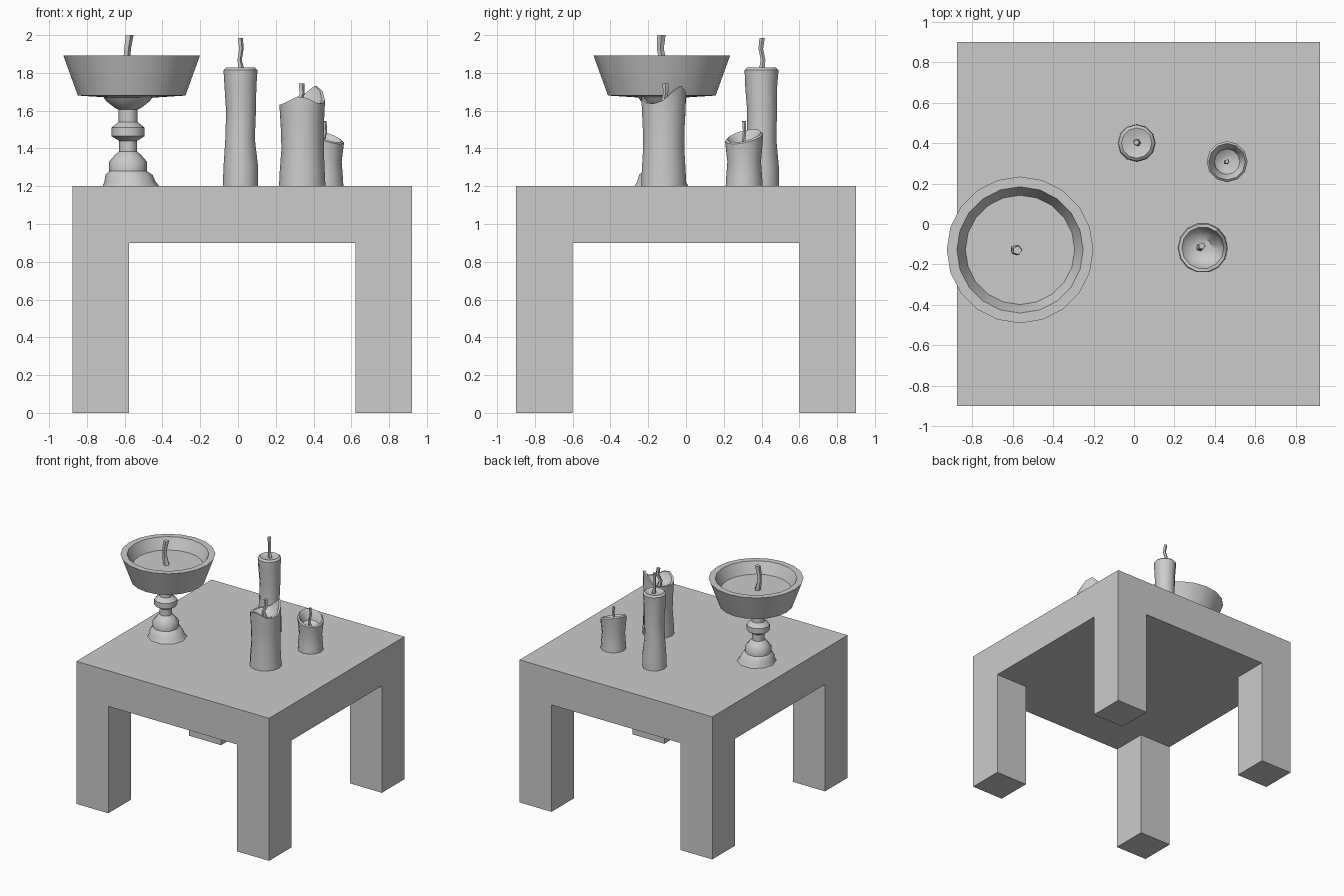
import bpy, bmesh
from math import sin, cos, pi, radians, exp

if "Cube" in bpy.data.objects:
    bpy.data.objects.remove(bpy.data.objects["Cube"])


def add_mesh(name, bm, smooth=None):
    bmesh.ops.recalc_face_normals(bm, faces=bm.faces[:])
    me = bpy.data.meshes.new(name)
    bm.to_mesh(me)
    bm.free()
    ob = bpy.data.objects.new(name, me)
    bpy.context.collection.objects.link(ob)
    if smooth:
        bpy.ops.object.select_all(action='DESELECT')
        ob.select_set(True)
        bpy.context.view_layer.objects.active = ob
        bpy.ops.object.shade_smooth_by_angle(angle=radians(smooth))
    return ob


def lathe(name, cx, cy, rings, sides, rim=None, smooth=40):
    """Rings are (radius, z, rim weight, x shift, y shift); both ends are capped."""
    bm = bmesh.new()
    loops = []
    for ring in rings:
        r, z, k, dx, dy = tuple(ring) + (0,) * (5 - len(ring))
        loop = []
        for i in range(sides):
            a = 2 * pi * i / sides
            h = k * rim(a) if rim else 0
            loop.append(bm.verts.new((cx + dx + r * cos(a), cy + dy + r * sin(a), z + h)))
        loops.append(loop)
    for lo, hi in zip(loops, loops[1:]):
        for i in range(sides):
            j = (i + 1) % sides
            bm.faces.new((lo[i], lo[j], hi[j], hi[i]))
    bm.faces.new(loops[0][::-1])
    bm.faces.new(loops[-1])
    return add_mesh(name, bm, smooth)


def bump(a, centre, width):
    d = (a - radians(centre) + pi) % (2 * pi) - pi
    return exp(-(d / radians(width)) ** 2)


def wick(name, cx, cy, z0, z1, r, bend):
    n = len(bend) - 1
    rings = [(r * (1.15 if i == 0 else 0.85 if i < n else 1.0),
              z0 + (z1 - z0) * i / n, 0, b[0], b[1]) for i, b in enumerate(bend)]
    lathe(name, cx, cy, rings, 5)


# Table: slab with four corner legs pulled out of its underside
TX = 0.0225
bm = bmesh.new()
bmesh.ops.create_cube(bm, size=1)
for v in bm.verts:
    v.co.x = TX + v.co.x * 1.795
    v.co.y *= 1.8
    v.co.z = 1.05 + v.co.z * 0.3
for co, no in (((TX - 0.6, 0, 0), (1, 0, 0)), ((TX + 0.6, 0, 0), (1, 0, 0)),
               ((0, -0.6, 0), (0, 1, 0)), ((0, 0.6, 0), (0, 1, 0))):
    bmesh.ops.bisect_plane(bm, geom=bm.verts[:] + bm.edges[:] + bm.faces[:],
                           plane_co=co, plane_no=no)
corners = []
for f in bm.faces:
    c = f.calc_center_median()
    if c.z < 0.91 and abs(c.x - TX) > 0.6 and abs(c.y) > 0.6:
        corners.append(f)
legs = bmesh.ops.extrude_discrete_faces(bm, faces=corners)['faces']
for f in legs:
    for v in f.verts:
        v.co.z = 0
bmesh.ops.remove_doubles(bm, verts=bm.verts[:], dist=1e-4)
bmesh.ops.dissolve_limit(bm, angle_limit=0.02, verts=bm.verts[:], edges=bm.edges[:])
add_mesh("table", bm)

# Candle holder: turned stem and wide bowl filled with wax
lathe("holder_stem", -0.582, -0.13, [
    (0.15, 1.2, 0, 0.015), (0.135, 1.225, 0, 0.01), (0.125, 1.26, 0, 0.005),
    (0.1, 1.28), (0.1, 1.33), (0.07, 1.365), (0.047, 1.385), (0.047, 1.44),
    (0.088, 1.465), (0.088, 1.51), (0.05, 1.54), (0.05, 1.605),
    (0.07, 1.615), (0.115, 1.65), (0.14, 1.685)], 10)
lathe("holder_bowl", -0.563, -0.128, [
    (0.13, 1.67), (0.285, 1.68), (0.362, 1.893), (0.312, 1.893), (0.27, 1.8)], 20, smooth=30)
wick("holder_wick", -0.58, -0.13, 1.79, 2.0, 0.023,
     [(0.005, 0), (-0.012, 0.006), (-0.006, -0.006), (0.004, 0.0)])

# Tall candle
lathe("tall_candle", 0.013, 0.4, [
    (0.093, 1.2), (0.092, 1.3, 0, 0.002), (0.078, 1.45, 0, -0.002), (0.079, 1.6, 0, 0.003, 0.003),
    (0.084, 1.72, 0, 0, -0.002), (0.09, 1.815), (0.075, 1.828), (0.035, 1.815), (0.012, 1.815)], 12)
wick("tall_wick", 0.011, 0.4, 1.81, 1.985, 0.015,
     [(0.008, 0), (-0.004, 0.008), (0.006, -0.004), (0.0, 0.003)])


# Medium candle with a torn, uneven rim
def torn_rim(a):
    return 0.1 * bump(a, 50, 42) + 0.045 * bump(a, 265, 35)


lathe("medium_candle", 0.34, -0.118, [
    (0.123, 1.2), (0.119, 1.28), (0.112, 1.4, 0, 0.002), (0.114, 1.52),
    (0.119, 1.6, 0.4), (0.12, 1.632, 1), (0.104, 1.632, 1), (0.088, 1.615, 0.3),
    (0.045, 1.595), (0.012, 1.595)], 14, torn_rim)
wick("medium_wick", 0.335, -0.112, 1.585, 1.745, 0.017,
     [(-0.004, 0), (-0.014, -0.008), (0.004, 0.004), (0.0, 0.004)])


# Small candle with a sloping rim and a hollow top
def sloped_rim(a):
    return 0.035 * cos(a - radians(145))


lathe("small_candle", 0.46, 0.308, [
    (0.098, 1.2), (0.095, 1.25), (0.089, 1.33), (0.098, 1.42, 0.6), (0.101, 1.458, 1),
    (0.09, 1.467, 1), (0.077, 1.45, 1), (0.063, 1.405, 0.3), (0.03, 1.39), (0.01, 1.39)],
    12, sloped_rim)
wick("small_wick", 0.458, 0.308, 1.38, 1.545, 0.011,
     [(0.002, 0), (-0.006, -0.004), (0.004, 0.002), (0.0, 0.0)])
